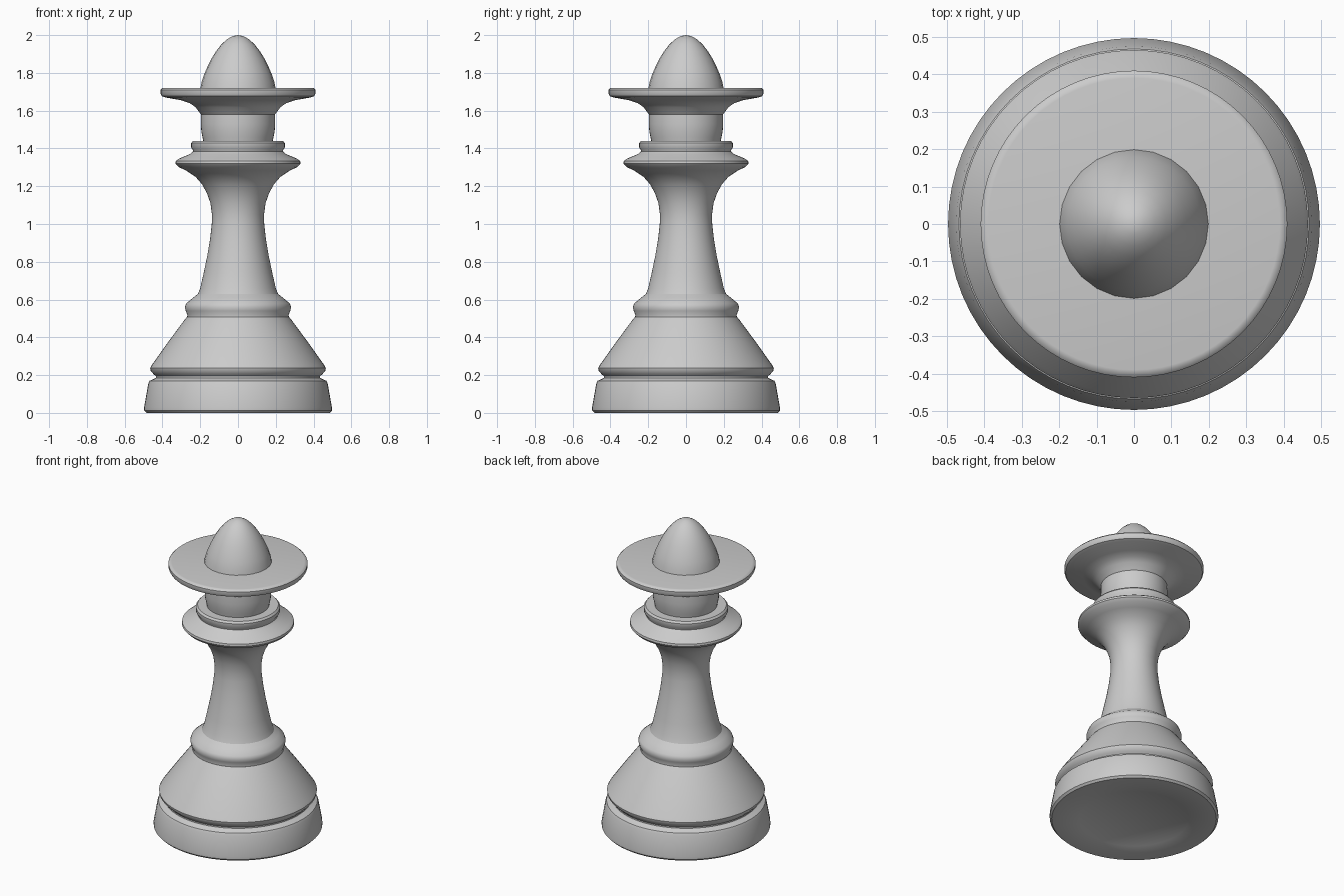
import bpy, bmesh, math

stone = bpy.data.materials.new("grey stone")
stone.diffuse_color = (0.6, 0.6, 0.6, 1)


def lathe(name, profile, sides, angle=35):
    """Spin a (radius, height) profile around z, outer surface first to last upward."""
    bm = bmesh.new()
    verts = [bm.verts.new((r, 0, z)) for r, z in profile]
    edges = [bm.edges.new(pair) for pair in zip(verts, verts[1:])]
    bmesh.ops.spin(bm, geom=verts + edges, cent=(0, 0, 0), axis=(0, 0, 1),
                   angle=2 * math.pi, steps=sides)
    bmesh.ops.remove_doubles(bm, verts=bm.verts[:], dist=0.0005)
    bmesh.ops.recalc_face_normals(bm, faces=bm.faces[:])
    mesh = bpy.data.meshes.new(name)
    bm.to_mesh(mesh)
    bm.free()
    mesh.materials.append(stone)
    obj = bpy.data.objects.new(name, mesh)
    bpy.context.collection.objects.link(obj)
    bpy.ops.object.select_all(action='DESELECT')
    obj.select_set(True)
    bpy.context.view_layer.objects.active = obj
    bpy.ops.object.shade_smooth_by_angle(angle=math.radians(angle))
    return obj


# Plinth with a shallow recess underneath
lathe("plinth", [(0, .003), (.325, .003), (.33, 0), (.485, 0), (.497, .012), (.497, .03),
                 (.475, .155), (.468, .17), (.45, .178), (.435, .186), (.435, .2),
                 (0, .2)], 64)

# Sloping foot with a rounded lower rim
lathe("foot", [(0, .19), (.43, .19), (.447, .205), (.462, .222), (.465, .238), (.455, .255),
               (.37, .375), (.285, .49), (.27, .508), (0, .508)], 64)

# Ring between foot and stem
lathe("lower_ring", [(0, .5), (.27, .5), (.268, .52), (.277, .54), (.281, .56), (.274, .58),
                     (.24, .608), (.212, .63), (0, .635)], 64)

# Waisted stem flaring into the collar
lathe("stem", [(0, .62), (.214, .625), (.2, .66), (.182, .74), (.163, .83), (.148, .92),
               (.139, 1.0), (.138, 1.05), (.146, 1.11), (.163, 1.16), (.19, 1.21),
               (.225, 1.25), (.275, 1.283), (.315, 1.302), (.331, 1.32), (.329, 1.334),
               (.31, 1.347), (.255, 1.37), (.237, 1.385), (0, 1.385)], 64)

# Small ring on the collar
lathe("upper_ring", [(0, 1.37), (.237, 1.38), (.239, 1.392), (.248, 1.405), (.248, 1.428),
                     (.238, 1.44), (0, 1.44)], 64)

# Rounded neck
lathe("neck", [(0, 1.43), (.182, 1.43), (.188, 1.46), (.194, 1.49), (.197, 1.53),
               (.196, 1.58), (0, 1.59)], 48)

# Wide brim, flared below and flat on top
lathe("brim", [(0, 1.575), (.19, 1.575), (.202, 1.588), (.225, 1.618), (.255, 1.64),
               (.3, 1.655), (.385, 1.67), (.403, 1.677), (.41, 1.69), (.41, 1.71),
               (.401, 1.719), (.39, 1.721), (0, 1.721)], 64)

# Pointed dome on top
lathe("dome", [(0, 1.715), (.2, 1.715), (.193, 1.75), (.18, 1.79), (.163, 1.83),
               (.141, 1.875), (.116, 1.915), (.087, 1.952), (.058, 1.978),
               (.028, 1.995), (0, 2.0)], 24)
